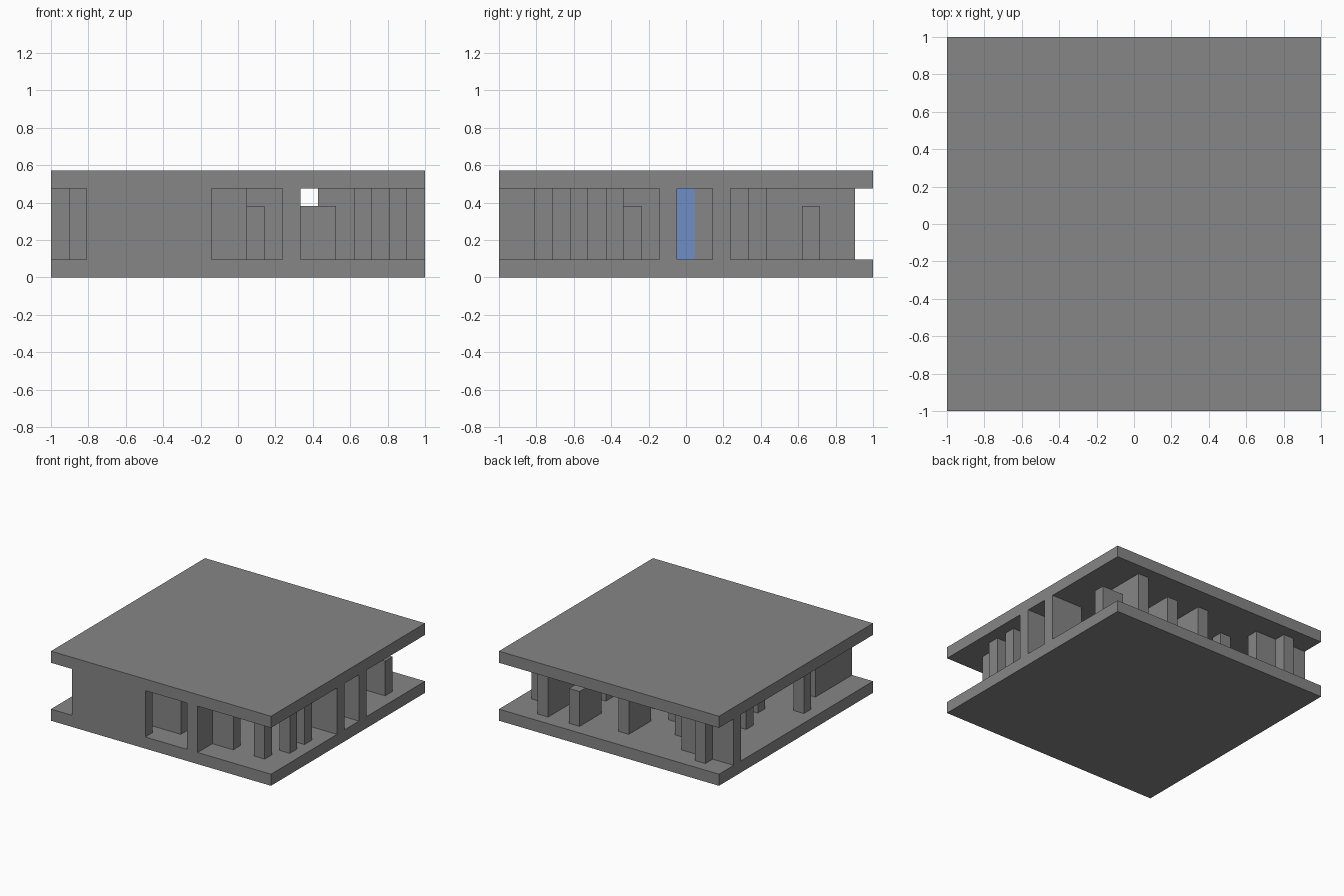
import bpy
import bmesh

CELLS = 21            # the plan is a square grid of cells
U = 2.0 / CELLS       # cell size

old = bpy.data.objects.get("Cube")
if old:
    bpy.data.objects.remove(old, do_unlink=True)


def make_material(name, rgb):
    mat = bpy.data.materials.new(name)
    mat.use_nodes = True
    color = (*rgb, 1.0)
    mat.diffuse_color = color
    mat.node_tree.nodes["Principled BSDF"].inputs["Base Color"].default_value = color
    return mat


stone = make_material("stone grey", (0.24, 0.24, 0.24))
blue = make_material("door blue", (0.16, 0.27, 0.56))


def block(name, x0, x1, y0, y1, z0=1, z1=5, mat=stone):
    """Box spanning grid lines x0..x1, y0..y1, z0..z1."""
    mesh = bpy.data.meshes.new(name)
    bm = bmesh.new()
    bmesh.ops.create_cube(bm, size=1)
    half = CELLS / 2
    for v in bm.verts:
        v.co.x = ((x1 if v.co.x > 0 else x0) - half) * U
        v.co.y = ((y1 if v.co.y > 0 else y0) - half) * U
        v.co.z = (z1 if v.co.z > 0 else z0) * U
    bm.to_mesh(mesh)
    bm.free()
    mesh.materials.append(mat)
    obj = bpy.data.objects.new(name, mesh)
    bpy.context.collection.objects.link(obj)
    return obj


# Floor and roof slabs
block("floor_slab", 0, CELLS, 0, CELLS, 0, 1)
block("roof_slab", 0, CELLS, 0, CELLS, 5, 6)

# Front walls and posts
block("front_wall", 2, 9, 0, 1)
block("front_left_corner_wall", 2, 3, 1, 5)
block("front_post", 13, 14, 0, 2)
block("entry_wall", 5, 11, 2, 3)
block("entry_low_wall", 14, 16, 2, 3, 1, 4)
block("entry_post", 18, 19, 2, 3)

# Side walls facing +x
for y in (4, 6):
    block("side_post", 19, 20, y, y + 1)
block("side_wall_front", 17, 21, 9, 10)
block("side_wall_back", 18, 21, 12, 13)

# Back walls and posts
block("back_long_wall", 17, 18, 15, 20)
block("back_low_wall", 18, 20, 17, 18, 1, 4)
block("back_low_partition", 14, 15, 17, 20, 1, 4)
block("back_partition", 10, 11, 16, 19)
block("back_inner_post", 6, 7, 16, 17)
block("back_corner_wall", 0, 5, 18, 19)
block("back_corner_post", 2, 3, 19, 20)

# Walls facing -x
block("far_post", 1, 2, 7, 8)
block("far_wall_back", 3, 5, 12, 13)
block("far_wall_front", 4, 6, 9, 10)

# Inner walls, with a door in the spine
block("spine_wall_front", 8, 9, 5, 10)
block("spine_door", 8, 9, 10, 11, mat=blue)
block("spine_wall_back", 8, 9, 11, 15)
block("inner_low_wall", 11, 12, 7, 8, 1, 4)
block("inner_wall", 11, 13, 13, 14)
block("inner_back_wall", 15, 17, 14, 15)
